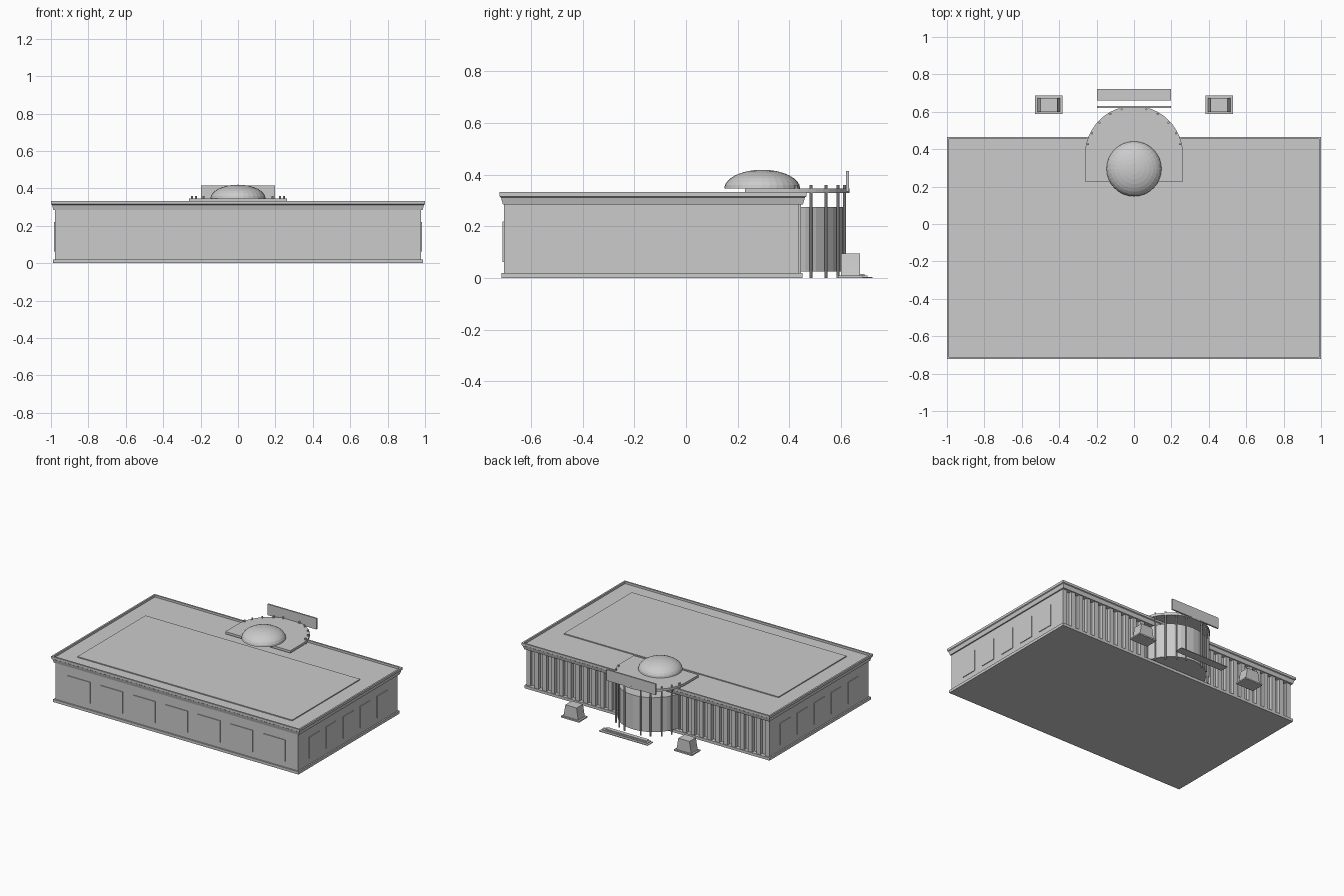
import bpy
import bmesh
from math import sin, cos, pi, radians

cube = bpy.data.objects.get("Cube")
if cube:
    bpy.data.objects.remove(cube, do_unlink=True)

STONE = (0.6, 0.6, 0.6, 1.0)
stone = bpy.data.materials.new("pale_grey_stone")
stone.use_nodes = True
stone.diffuse_color = STONE
stone.node_tree.nodes["Principled BSDF"].inputs["Base Color"].default_value = STONE


def finish(name, bm):
    bmesh.ops.recalc_face_normals(bm, faces=bm.faces[:])
    mesh = bpy.data.meshes.new(name)
    bm.to_mesh(mesh)
    bm.free()
    mesh.materials.append(stone)
    obj = bpy.data.objects.new(name, mesh)
    bpy.context.collection.objects.link(obj)
    return obj


def loft(name, rings):
    """Join matching rings of points and cap both ends."""
    bm = bmesh.new()
    loops = [[bm.verts.new(p) for p in ring] for ring in rings]
    for a, b in zip(loops, loops[1:]):
        for i in range(len(a)):
            j = (i + 1) % len(a)
            bm.faces.new((a[i], a[j], b[j], b[i]))
    bm.faces.new(loops[0])
    bm.faces.new(loops[-1])
    return finish(name, bm)


def rect(x0, x1, y0, y1, z):
    return [(x0, y0, z), (x1, y0, z), (x1, y1, z), (x0, y1, z)]


def box(name, x0, x1, y0, y1, z0, z1):
    return loft(name, [rect(x0, x1, y0, y1, z) for z in (z0, z1)])


def prism(name, outline, z0, z1):
    return loft(name, [[(x, y, z) for x, y in outline] for z in (z0, z1)])


def circle(cx, cy, r, n):
    return [(cx + r * cos(2 * pi * i / n), cy + r * sin(2 * pi * i / n)) for i in range(n)]


# Main block and plinth
WALL_X, FRONT_Y, BACK_Y = 0.978, -0.705, 0.42
box("main_walls", -WALL_X, WALL_X, FRONT_Y, BACK_Y, 0.01, 0.3)
box("plinth", -0.988, 0.988, -0.715, 0.45, 0, 0.02)

# Flared cornice with parapet and sunken roof
cornice = [(0.013, 0.285), (0.006, 0.312), (0.0, 0.316), (0.0, 0.333), (0.012, 0.333), (0.012, 0.318)]
loft("cornice_and_roof", [rect(-1 + i, 1 - i, -0.722 + i, 0.466 - i, z) for i, z in cornice])
box("roof_platform", -0.865, 0.865, -0.612, 0.17, 0.31, 0.325)

# Raised wall panels on the front and both sides
for i in range(-3, 4):
    x = i * 0.262
    box("front_panel", x - 0.09, x + 0.09, FRONT_Y - 0.005, FRONT_Y + 0.01, 0.062, 0.219)
for side in (-1, 1):
    for i in range(5):
        y = -0.5225 + i * 0.195
        xs = sorted((side * (WALL_X + 0.005), side * (WALL_X - 0.01)))
        box("side_panel", *xs, y - 0.058, y + 0.058, 0.062, 0.219)

# Rear fins and corner piers
for side in (-1, 1):
    xs = sorted((side * WALL_X, side * 0.945))
    box("corner_pier", *xs, BACK_Y - 0.01, 0.438, 0.02, 0.29)
    for i in range(10):
        x = side * (0.3 + i * 0.066)
        box("rear_fin", x - 0.016, x + 0.016, BACK_Y - 0.01, 0.445, 0.02, 0.29)

# Round entrance: drum, canopy, rods
CY = 0.37
prism("entrance_drum", circle(0, CY, 0.24, 32), 0.025, 0.275)
arc = [(0.262 * cos(pi * i / 24), CY + 0.262 * sin(pi * i / 24)) for i in range(25)]
prism("canopy", [(-0.262, 0.228), (0.262, 0.228)] + arc, 0.33, 0.347)
for angle in (13, 27, 43, 60, 75):
    for side in (-1, 1):
        x, y = side * 0.252 * cos(radians(angle)), CY + 0.252 * sin(radians(angle))
        prism("canopy_rod", circle(x, y, 0.006, 8), 0, 0.36)
box("sign_board", -0.197, 0.197, 0.62, 0.631, 0.335, 0.415)

# Flattened dome
bm = bmesh.new()
bmesh.ops.create_uvsphere(bm, u_segments=32, v_segments=16, radius=0.147)
bmesh.ops.bisect_plane(bm, geom=bm.verts[:] + bm.edges[:] + bm.faces[:], dist=0.0001,
                       plane_co=(0, 0, 0), plane_no=(0, 0, 1), clear_inner=True)
bmesh.ops.holes_fill(bm, edges=[e for e in bm.edges if e.is_boundary])
bmesh.ops.scale(bm, vec=(1, 1, 0.5), verts=bm.verts[:])
bmesh.ops.translate(bm, vec=(0, 0.295, 0.346), verts=bm.verts[:])
finish("dome", bm)

# Entrance steps
for i, (half, y1) in enumerate([(0.197, 0.722), (0.182, 0.703), (0.165, 0.69)]):
    box("entrance_step", -half, half, 0.66, y1, i * 0.005, (i + 1) * 0.005)

# Tapered pedestals on slabs
for side in (-1, 1):
    x, y = side * 0.455, 0.637
    box("pedestal_slab", x - 0.073, x + 0.073, y - 0.049, y + 0.049, 0, 0.01)
    tiers = [(0.06, 0.01), (0.055, 0.036), (0.05, 0.065), (0.045, 0.095)]
    loft("pedestal", [rect(x - h, x + h, y - 0.037, y + 0.037, z) for h, z in tiers])
